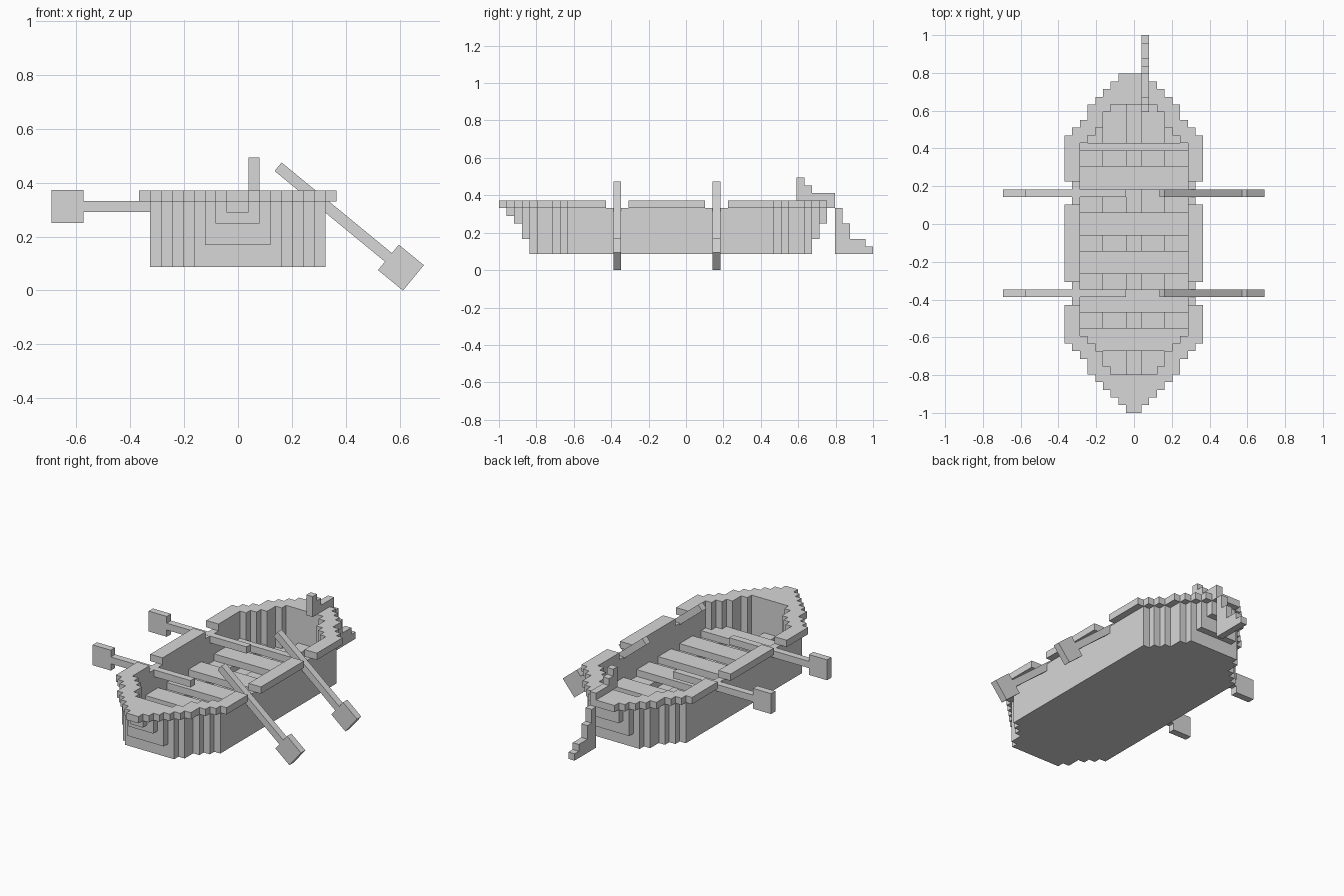
import bpy
import bmesh
import math
from mathutils import Matrix, Vector

cube = bpy.data.objects.get("Cube")
if cube:
    bpy.data.objects.remove(cube, do_unlink=True)

U = 2 / 49                           # size of one block
ORIGIN = Vector((-0.001, -1.0, 0.086))

grey = bpy.data.materials.new("plain grey")
grey.use_nodes = True
grey.diffuse_color = (0.68, 0.68, 0.68, 1)
grey.node_tree.nodes["Principled BSDF"].inputs["Base Color"].default_value = (0.68, 0.68, 0.68, 1)


def finish(name, bm):
    mesh = bpy.data.meshes.new(name)
    bmesh.ops.recalc_face_normals(bm, faces=bm.faces)
    bm.to_mesh(mesh)
    bm.free()
    mesh.materials.append(grey)
    obj = bpy.data.objects.new(name, mesh)
    bpy.context.collection.objects.link(obj)
    return obj


def block_part(name, cells):
    """Skin a set of grid blocks, keeping only the exposed faces."""
    bm = bmesh.new()
    verts = {}

    def corner(p):
        if p not in verts:
            verts[p] = bm.verts.new(ORIGIN + Vector(p) * U)
        return verts[p]

    for cell in cells:
        for axis in range(3):
            for side in (0, 1):
                near = list(cell)
                near[axis] += 1 if side else -1
                if tuple(near) in cells:
                    continue
                quad = []
                for a, b in ((0, 0), (1, 0), (1, 1), (0, 1)):
                    p = list(cell)
                    p[axis] += side
                    p[(axis + 1) % 3] += a
                    p[(axis + 2) % 3] += b
                    quad.append(corner(tuple(p)))
                bm.faces.new(quad if side else quad[::-1])
    return finish(name, bm)


def row(half, j, k):
    return {(i, j, k) for i in range(-half, half)}


def add_box(bm, x0, x1, y0, y1, z0, z1):
    size = Vector((x1 - x0, y1 - y0, z1 - z0))
    mid = Vector((x0 + x1, y0 + y1, z0 + z1)) / 2
    bmesh.ops.create_cube(bm, size=1, matrix=Matrix.Translation(mid) @ Matrix.Diagonal(size).to_4x4())


# Half width of the rim for each row, bow to stern
rim_half = [1, 2, 3, 4, 5, 6, 6, 7, 8] + [9] * 27 + [8, 7, 6, 6, 5, 4, 3, 2]
ROWS = len(rim_half)


def opening(j):
    if not 5 <= j <= 39:
        return 0
    return min(rim_half[j - 1:j + 2]) - 2


# Hull: hollow, with undercut bow and stern
undercut = {1: 5, 2: 4, 3: 2, 41: 2, 42: 4}
hull = set()
for j in range(1, ROWS - 1):
    for k in range(undercut.get(j, 0), 6):
        hull |= row(rim_half[j] - 1, j, k)
        if k > 0:
            hull -= row(opening(j), j, k)
block_part("hull", hull)

# Rim, broken where the oars rest
oar_rows = (15, 28)
rim = set()
for j in range(ROWS):
    if all(abs(j - r) > 1 for r in oar_rows):
        rim |= row(rim_half[j], j, 6) - row(opening(j), j, 6)
block_part("rim", rim)

# Keel strip and raised side boards on the floor
side_boards, keel = set(), set()
for j in range(5, 40):
    side_boards |= row(opening(j), j, 1) - row(4, j, 1)
    keel |= row(1, j, 1)
block_part("side_boards", side_boards)
block_part("keel_strip", keel)

# Cross planks
planks = [(8, 11), (13, 16), (18, 21), (23, 26), (29, 32), (34, 35)]
for n, (start, end) in enumerate(planks):
    plank = set()
    for j in range(start, end):
        plank |= row(opening(j), j, 2)
    block_part(f"cross_plank_{n + 1}", plank)

# Tiller and rudder: (first row, end row, bottom, top)
tiller = [(39, 40, 7, 10), (40, 41, 7, 9), (41, 44, 7, 8)]
rudder = [(44, 45, 0, 6), (45, 46, 0, 4), (46, 48, 0, 2), (48, 49, 0, 1)]
for name, steps in (("tiller", tiller), ("rudder", rudder)):
    block_part(name, {(1, j, k) for a, b, lo, hi in steps
                      for j in range(a, b) for k in range(lo, hi)})


# Oars: handle end at the local origin, blade along +x
def oar(name, x, y, z, angle):
    bm = bmesh.new()
    h = U / 2
    add_box(bm, 0, 0.53, -h, h, -h, h)
    add_box(bm, 0.53, 0.65, -h, h, -0.061, 0.061)
    bm.transform(Matrix.Translation((x, y, z)) @ Matrix.Rotation(angle, 4, "Y"))
    finish(name, bm)


for label, r in zip(("front", "back"), oar_rows):
    y = ORIGIN.y + (r + 0.5) * U
    oar(f"{label}_right_oar", -0.043, y, 0.311, math.pi)
    oar(f"{label}_left_oar", 0.149, y, 0.459, math.radians(39.4))
